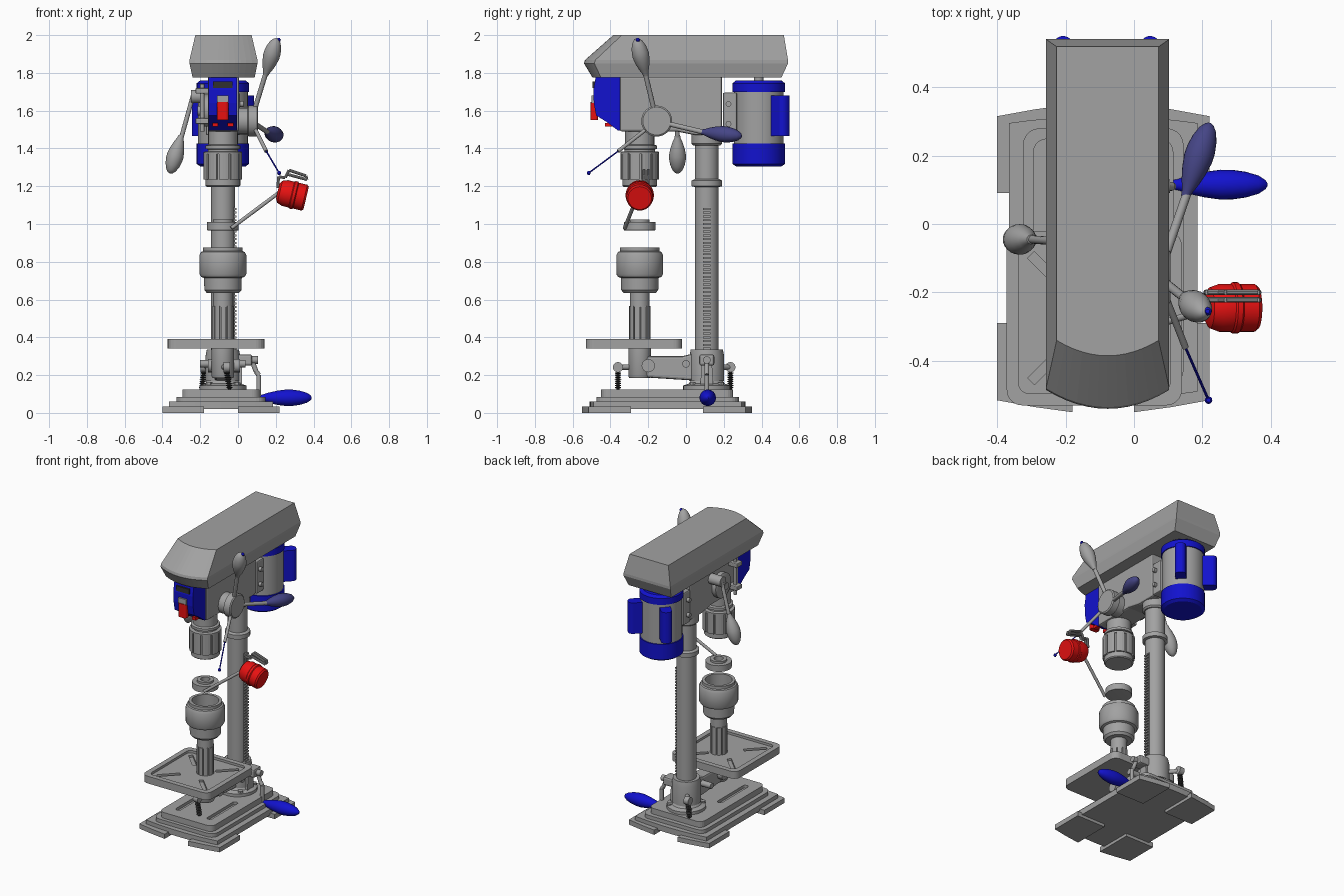
import bpy, bmesh, math
from mathutils import Vector, Matrix

if "Cube" in bpy.data.objects:
    bpy.data.objects.remove(bpy.data.objects["Cube"])


def material(name, rgb):
    m = bpy.data.materials.new(name)
    m.diffuse_color = (*rgb, 1)
    m.use_nodes = True
    m.node_tree.nodes["Principled BSDF"].inputs["Base Color"].default_value = m.diffuse_color
    return m


GREY = material("cast_grey", (0.36, 0.36, 0.36))
BLUE = material("bright_blue", (0.006, 0.006, 0.62))
RED = material("red", (0.85, 0.006, 0.006))
BLACK = material("black", (0.03, 0.03, 0.03))
SLATE = material("dark_slate_blue", (0.06, 0.06, 0.24))
CX, SY = -0.08, -0.245        # centre plane of machine, spindle y
CY, MY = 0.11, 0.385          # column y, motor y


def loft(name, rings, mat, cap=True):
    bm = bmesh.new()
    vr = [[bm.verts.new(p) for p in r] for r in rings]
    n = len(vr[0])
    for a, b in zip(vr, vr[1:]):
        for i in range(n):
            bm.faces.new((a[i], a[(i + 1) % n], b[(i + 1) % n], b[i]))
    if cap:
        bm.faces.new(vr[0][::-1])
        bm.faces.new(vr[-1])
    bmesh.ops.recalc_face_normals(bm, faces=bm.faces)
    me = bpy.data.meshes.new(name)
    bm.to_mesh(me)
    bm.free()
    me.materials.append(mat)
    o = bpy.data.objects.new(name, me)
    bpy.context.collection.objects.link(o)
    return o


def smooth(o, deg=32):
    bpy.ops.object.select_all(action='DESELECT')
    o.select_set(True)
    bpy.context.view_layer.objects.active = o
    bpy.ops.object.shade_smooth_by_angle(angle=math.radians(deg))
    return o


def lathe(name, prof, base, mat, d=(0, 0, 1), n=32):
    """prof = (radius, height) pairs, turned about direction d from base."""
    rings = [[(r * math.cos(2 * math.pi * i / n), r * math.sin(2 * math.pi * i / n), h)
              for i in range(n)] for r, h in prof]
    o = loft(name, rings, mat)
    q = Vector(d).to_track_quat('Z', 'Y').to_matrix().to_4x4()
    o.data.transform(Matrix.Translation(base) @ q)
    return smooth(o)


def rod(name, p, q, r, mat=GREY, n=16):
    d = Vector(q) - Vector(p)
    return lathe(name, [(r, 0), (r, d.length)], p, mat, d, n)


def knob(name, p, q, r, mat):
    d = Vector(q) - Vector(p)
    prof = [(.3, 0), (.38, .08), (.62, .2), (.85, .36), (.99, .52), (.98, .64), (.85, .78), (.6, .91), (.3, .98), (.1, 1)]
    return lathe(name, [(a * r, t * d.length) for a, t in prof], p, mat, d, 24)


def prism(name, pts, a, b, mat=GREY, axis='Z', bevel=0):
    put = (lambda u, v, w: (u, v, w)) if axis == 'Z' else (lambda u, v, w: (w, u, v))
    o = loft(name, [[put(u, v, w) for u, v in pts] for w in (a, b)], mat)
    if bevel:
        m = o.modifiers.new("bevel", 'BEVEL')
        m.width, m.segments = bevel, 2
    return o


def box(name, x, y, z, mat=GREY, bevel=0):
    return prism(name, [(x[0], y[0]), (x[1], y[0]), (x[1], y[1]), (x[0], y[1])], z[0], z[1], mat, 'Z', bevel)


def cut(o, cutter):
    m = o.modifiers.new("cut", 'BOOLEAN')
    m.operation, m.object, m.solver = 'DIFFERENCE', cutter, 'EXACT'
    bpy.context.view_layer.objects.active = o
    bpy.ops.object.modifier_apply(modifier=m.name)
    bpy.data.objects.remove(cutter)


def round_rect(x0, x1, y0, y1, r):
    out = []
    for k, (cx, cy) in enumerate([(x1 - r, y1 - r), (x0 + r, y1 - r), (x0 + r, y0 + r), (x1 - r, y0 + r)]):
        out += [(cx + r * math.cos(math.radians(90 * k + 18 * i)), cy + r * math.sin(math.radians(90 * k + 18 * i))) for i in range(6)]
    return out


def bowed(x0, x1, front, bf, back, bb, n=12):
    """Rectangle whose front and back edges bulge outward by bf and bb."""
    ts = [i / n for i in range(n + 1)]
    lo = [(x0 + (x1 - x0) * t, front - bf * 4 * t * (1 - t)) for t in ts]
    hi = [(x1 + (x0 - x1) * t, back + bb * 4 * t * (1 - t)) for t in ts]
    return lo + hi


def fluted(name, r_out, r_in, n, z0, z1):
    pts = []
    for i in range(n):
        for f, r in ((.0, r_in), (.16, r_in), (.18, r_out), (.45, r_out), (.72, r_out), (.98, r_out)):
            a = 2 * math.pi * (i + f) / n
            pts.append((CX + r * math.cos(a), SY + r * math.sin(a)))
    return prism(name, pts, z0, z1)


# Base: four feet and stepped plates
for sx in (-1, 1):
    for sy in (-1, 1):
        f = [(-.09 + sx * u, -.1 + sy * v) for u, v in ((.31, .19), (.31, .415), (.2, .435), (.09, .45), (.09, .19))]
        prism("base_foot", f, 0, .033)
prism("base_plate", bowed(-.365, .185, -.49, .02, .295, .02), .02, .06)
base = prism("base_block", round_rect(-.295, .115, -.45, .25, .04), .06, .125)
prism("base_step", round_rect(-.325, .145, -.475, .28, .05), .06, .085)
for sx in (-1, 1):
    cut(base, prism("slot_cutter", round_rect(-.09 + sx * .12 - .018, -.09 + sx * .12 + .018, -.37, -.06, .015), .105, .2))

# Column with collars and toothed rack
lathe("column_foot", [(.125, .12), (.125, .145), (.095, .155), (.085, .17), (.085, .33)], (CX, CY, 0), GREY)
lathe("column", [(.063, .1), (.063, 1.6)], (CX, CY, 0), GREY, n=40)
lathe("column_collar", [(.06, 1.195), (.08, 1.2), (.08, 1.23), (.06, 1.24)], (CX, CY, 0), GREY)
lathe("head_clamp", [(.07, 1.415), (.08, 1.425), (.08, 1.78)], (CX, CY, 0), GREY)
box("rack_bar", (-.03, -.016), (CY - .02, CY + .02), (.33, 1.09))
for i in range(38):
    box("rack_tooth", (-.018, -.007), (CY - .02, CY + .02), (.335 + .02 * i, .345 + .02 * i))
for i in range(4):
    a = math.pi / 4 + i * math.pi / 2
    lathe("foot_bolt", [(.018, .14), (.018, .16)], (CX + .105 * math.cos(a), CY + .105 * math.sin(a), 0), GREY, n=6)

# Table with raised rim, centre hole and recessed diagonal slots
table = prism("table", round_rect(-.372, .14, -.53, -.02, .045), .34, .39)
cut(table, prism("tray_cutter", round_rect(-.337, .105, -.495, -.055, .03), .374, .5))
for sx in (-1, 1):
    for sy in (-1, 1):
        a = Vector((-.116 + sx * .08, -.275 + sy * .08))
        b = Vector((-.116 + sx * .185, -.275 + sy * .185))
        o = Vector((-sx * sy, 1)).normalized() * .014
        cut(table, prism("slot_cutter", [a + o, b + o, b - o, a - o], .36, .45))
lathe("table_boss", [(.055, .185), (.06, .195), (.06, .345)], (CX, SY, 0), GREY)
prism("table_arm", [(-.25, .19), (.06, .17), (.06, .32), (-.02, .3), (-.25, .3)], CX - .045, CX + .045, GREY, 'X', .012)
lathe("arm_clamp", [(.092, .17), (.092, .3), (.085, .335)], (CX, CY, 0), GREY)
rod("arm_clamp_bolt", (-.2, 0, .26), (.04, 0, .26), .02)
rod("table_lock_boss", (-.16, -.2, .25), (.01, -.2, .25), .035)

# Sprung lock screws front and back
for x, y, lean in ((-.045, -.36, -.015), (-.19, .235, .01)):
    rod("lock_screw", (x, y, .12), (x + lean, y, .25), .008, BLACK)
    for k in range(8):
        t = k / 8
        lathe("lock_coil", [(.012, 0), (.018, .004), (.012, .008)], (x + lean * t, y, .13 + .088 * t), BLACK, n=14)
    rod("lock_eye", (x + lean - .018, y, .242), (x + lean + .018, y, .242), .027)
    rod("lock_link", (x + lean, y, .242), (CX, -.28 if y < 0 else CY, .242), .014)

# Table crank
box("worm_housing", (-.03, .075), (CY - .04, CY + .04), (.25, .31), bevel=.012)
rod("crank_shaft", (.05, CY, .28), (.105, CY, .28), .02)
for p, q in (((.07, CY, .29), (.095, CY, .22)), ((.095, CY, .22), (.11, CY, .2)), ((.11, CY, .2), (.11, CY, .075))):
    rod("crank_arm", p, q, .013)
prism("crank_plate", [(CY - .025, .31), (CY + .025, .31), (CY + .035, .13), (CY - .035, .13)], .0, .02, GREY, 'X')
knob("crank_handle", (.105, CY + .005, .08), (.39, CY + .005, .08), .044, BLUE)

# Exploded spindle: splined shaft, chuck cup and ring
fluted("spline_shaft", .056, .046, 10, .33, .565)
lathe("shaft_neck", [(.052, .56), (.052, .66)], (CX, SY, 0), GREY)
lathe("chuck", [(.085, .635), (.098, .65), (.1, .715), (.115, .72), (.124, .735), (.124, .835), (.115, .852), (.105, .856),
                (.105, .876), (.085, .876), (.085, .76), (.04, .74)], (CX, SY, 0), GREY, n=48)
lathe("bearing_ring", [(.06, .965), (.083, .967), (.083, 1.01), (.053, 1.01), (.053, 1.024), (.03, 1.024), (.03, .985)], (CX, SY, 0), GREY, n=40)

# Quill below the head
fluted("quill_sleeve", .102, .092, 10, 1.235, 1.375)
lathe("quill_cap", [(.085, 1.197), (.092, 1.203), (.092, 1.24)], (CX, SY, 0), GREY)
lathe("quill_neck", [(.102, 1.37), (.102, 1.382), (.08, 1.385), (.08, 1.395), (.092, 1.398), (.092, 1.415), (.077, 1.42), (.077, 1.5)], (CX, SY, 0), GREY)

# Head casting
prism("head", [(-.35, 1.78), (-.35, 1.49), (-.05, 1.49), (.05, 1.47), (.19, 1.47), (.19, 1.78)], -.16, .005, GREY, 'X', .01)

# Belt cover, bowed at the front
rings = []
for z, x0, x1, yf, bf, yb in ((1.775, -.24, .088, -.45, .045, .505), (1.85, -.257, .103, -.485, .055, .54),
                              (1.868, -.257, .103, -.48, .055, .54), (2, -.226, .072, -.34, .045, .518)):
    rings.append([(x, y, z) for x, y in bowed(x0, x1, yf, bf, yb, 0)])
loft("belt_cover", rings, GREY)

# Switch panel
prism("switch_panel", [(-.345, 1.78), (-.478, 1.78), (-.49, 1.71), (-.488, 1.64), (-.476, 1.575), (-.42, 1.54), (-.36, 1.495), (-.345, 1.495)],
      CX - .075, CX + .075, BLUE, 'X')
box("panel_vent", (-.132, -.03), (-.494, -.48), (1.72, 1.755), BLACK)
box("switch_hinge", (-.112, -.05), (-.5, -.48), (1.64, 1.68), GREY)
prism("stop_paddle", round_rect(-.112, -.05, -.505, -.465, .015), 1.55, 1.645, RED)
for x in (-.12, -.04):
    box("panel_button", (x - .015, x + .015), (-.43, -.38), (1.515, 1.535), RED)

# Motor with caps, mount and capacitor housings
lathe("motor_body", [(.132, 1.41), (.132, 1.71)], (CX, MY, 0), GREY, n=40)
lathe("motor_lower_cap", [(.12, 1.305), (.139, 1.318), (.139, 1.425)], (CX, MY, 0), BLUE, n=40)
lathe("motor_upper_cap", [(.139, 1.70), (.139, 1.745), (.12, 1.76)], (CX, MY, 0), BLUE, n=40)
rod("motor_shaft", (CX, MY, 1.75), (CX, MY, 1.79), .025)
box("motor_mount", (CX - .09, CX + .09), (.195, .27), (1.47, 1.695), bevel=.008)
for z in (1.53, 1.635):
    rod("mount_bar", (CX - .11, .225, z), (CX + .11, .225, z), .015)
for s in (-1, 1):
    c = prism("capacitor", round_rect(.1, .215, -.035, .035, .03), 1.465, 1.68, BLUE)
    c.data.transform(Matrix.Translation((CX, MY, 0)) @ Matrix.Rotation(math.radians(90 - s * 45), 4, 'Z'))

# Feed hub with three spokes
H = Vector((.07, -.155, 1.545))
lathe("feed_hub", [(.07, -.01), (.07, .05), (.082, .055), (.082, .1), (.074, .106)], (0, H.y, H.z), GREY, (1, 0, 0))
rod("feed_spoke_up", H, (.146, -.215, 1.795), .013)
knob("feed_grip_up", (.145, -.212, 1.785), (.205, -.262, 1.982), .045, GREY)
lathe("grip_tip", [(.008, -.01), (.012, 0), (.006, .01)], (.215, -.255, 1.975), BLUE, n=12)
rod("feed_spoke_back", H, (.155, .09, 1.487), .013)
knob("feed_grip_back", (.15, .08, 1.488), (.222, .295, 1.465), .043, SLATE)
rod("feed_spoke_front", H, (.15, -.36, 1.385), .01)
rod("feed_thread", (.15, -.36, 1.385), (.218, -.515, 1.27), .004, BLUE, 8)
lathe("thread_end", [(.006, -.01), (.011, 0), (.006, .01)], (.218, -.515, 1.27), BLUE, n=12)

# Left spring housing, lever and depth stop
lathe("spring_housing", [(.085, 0), (.085, .035), (.07, .042), (.025, .042), (.025, .06)], (-.155, -.14, 1.6), GREY, (-1, 0, 0))
rod("lever_boss", (-.15, -.05, 1.675), (-.25, -.05, 1.675), .035)
rod("lever_rod", (-.235, -.05, 1.69), (-.302, -.045, 1.45), .012)
knob("lever_grip", (-.3, -.045, 1.47), (-.36, -.045, 1.268), .045, GREY)
rod("depth_rod", (-.19, -.27, 1.49), (-.19, -.27, 1.74), .012)
for z in (1.53, 1.69):
    box("depth_bracket", (-.225, -.15), (-.3, -.24), (z, z + .03), bevel=.006)

# Red canister on a spoke with a wire clip
d = Vector((.97, 0, -.23))
lathe("red_canister", [(.04, 0), (.06, .012), (.07, .04), (.07, .075), (.075, .08), (.075, .095), (.07, .1), (.07, .145), (.062, .155)],
      (.21, SY, 1.173), RED, d)
rod("canister_rod", (-.035, -.325, .978), (.215, -.25, 1.165), .01)
loop = [(.21, 1.19), (.215, 1.25), (.25, 1.245), (.27, 1.285), (.36, 1.255), (.365, 1.235), (.265, 1.262)]
for (x0, z0), (x1, z1) in zip(loop, loop[1:]):
    for y in (-.2, -.222):
        rod("clip_wire", (x0, y, z0), (x1, y, z1), .008, GREY, 10)
